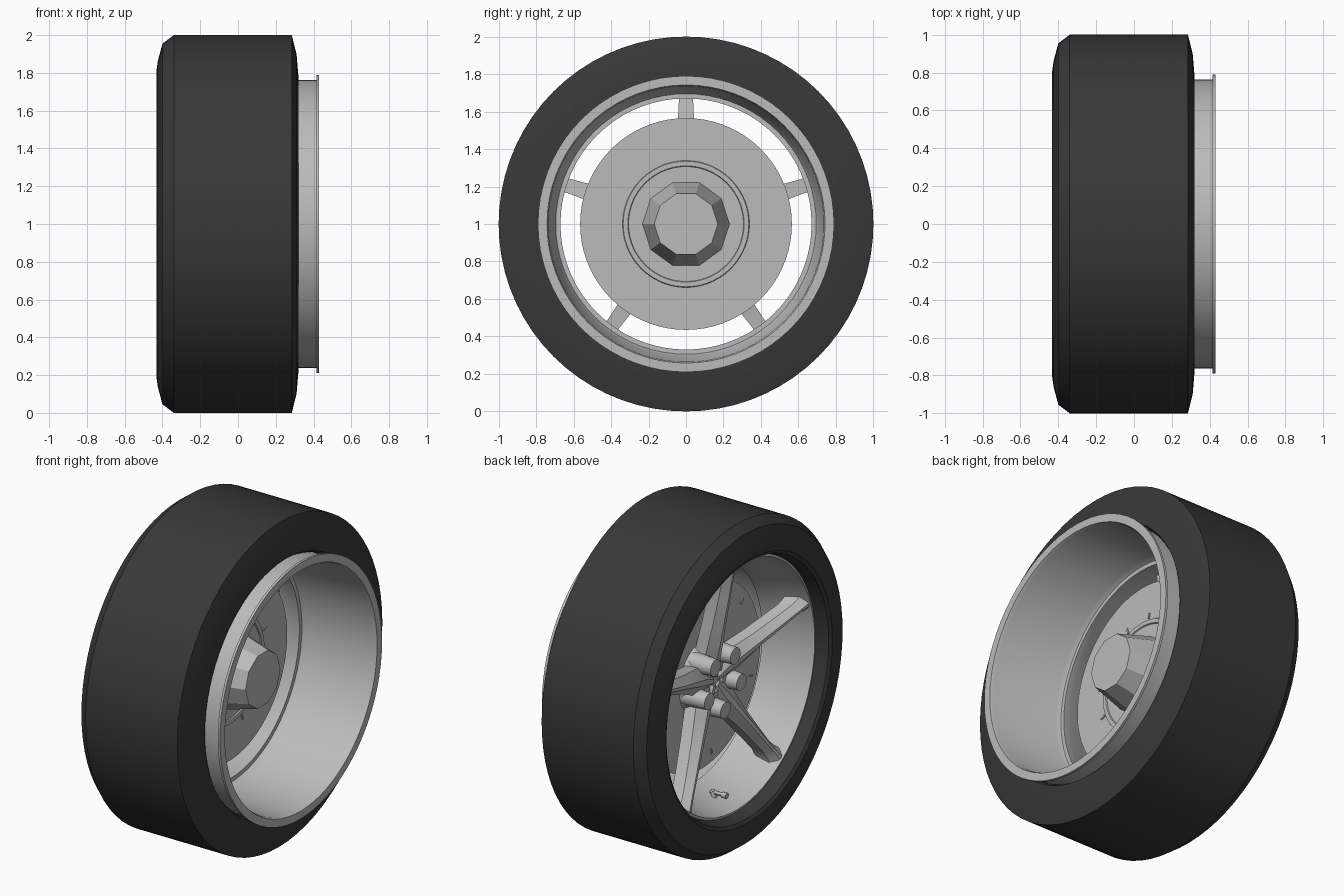
import bpy, bmesh, math
from mathutils import Matrix, Vector

cube = bpy.data.objects.get("Cube")
if cube:
    bpy.data.objects.remove(cube, do_unlink=True)


def material(name, value):
    m = bpy.data.materials.new(name)
    m.use_nodes = True
    col = (value, value, value, 1)
    m.diffuse_color = col
    bsdf = m.node_tree.nodes["Principled BSDF"]
    bsdf.inputs["Base Color"].default_value = col
    bsdf.inputs["Roughness"].default_value = 0.6
    return m


RUBBER = material("dark rubber", 0.04)
METAL = material("grey metal", 0.5)
CENTRE = Vector((0, 0, 1))


def finish(name, bm, mat, angle=30):
    """Turn a bmesh built around the axle into a shaded object."""
    bmesh.ops.recalc_face_normals(bm, faces=bm.faces)
    bmesh.ops.translate(bm, verts=bm.verts, vec=CENTRE)
    me = bpy.data.meshes.new(name)
    bm.to_mesh(me)
    bm.free()
    me.materials.append(mat)
    ob = bpy.data.objects.new(name, me)
    bpy.context.collection.objects.link(ob)
    bpy.ops.object.select_all(action='DESELECT')
    ob.select_set(True)
    bpy.context.view_layer.objects.active = ob
    bpy.ops.object.shade_smooth_by_angle(angle=math.radians(angle))
    return ob


def skin(bm, rings, loop):
    """Join rows of vertices with quads; close the rows into a loop or cap them."""
    pairs = list(zip(rings, rings[1:]))
    if loop:
        pairs.append((rings[-1], rings[0]))
    else:
        bm.faces.new(rings[0])
        bm.faces.new(rings[-1])
    n = len(rings[0])
    for a, b in pairs:
        for i in range(n):
            j = (i + 1) % n
            bm.faces.new((a[i], a[j], b[j], b[i]))


def lathe(name, profile, mat, sides=72, loop=False, angle=30):
    """Revolve (x, radius) points about the axle."""
    bm = bmesh.new()
    rings = []
    for x, r in profile:
        angles = [math.tau * k / sides for k in range(sides)]
        rings.append([bm.verts.new((x, r * math.cos(a), r * math.sin(a))) for a in angles])
    skin(bm, rings, loop)
    return finish(name, bm, mat, angle)


def around(count, start=90):
    """Rotations about the axle that carry the +z direction to each position."""
    for k in range(count):
        yield Matrix.Rotation(math.radians(start - 90 + 360 * k / count), 4, 'X')


def add_cylinder(bm, r1, r2, depth, matrix, sides=20):
    bmesh.ops.create_cone(bm, cap_ends=True, segments=sides, radius1=r1,
                          radius2=r2, depth=depth, matrix=matrix)


AXLE = Matrix.Rotation(-math.pi / 2, 4, 'Y')   # cylinder tip towards -x

# Tyre
lathe("tyre", [(-0.34, 1), (0.285, 1), (0.31, 0.9), (0.32, 0.78), (0.30, 0.767),
               (-0.30, 0.767), (-0.36, 0.775), (-0.42, 0.79), (-0.432, 0.81),
               (-0.425, 0.86), (-0.40, 0.955)], RUBBER, loop=True, angle=25)

# Rim barrel with the inner flange and the flared face side
lathe("rim", [(0.43, 0.79), (0.415, 0.79), (0.415, 0.763), (-0.32, 0.763),
              (-0.345, 0.77), (-0.35, 0.755), (-0.31, 0.745), (-0.22, 0.725),
              (-0.10, 0.675), (-0.05, 0.67), (-0.05, 0.695), (-0.02, 0.71),
              (0.41, 0.735), (0.43, 0.742)], METAL, loop=True)

# Brake disc, its raised ring and the tapered axle hub
lathe("brake_disc", [(-0.11, 0.565), (-0.06, 0.565)], METAL)
lathe("disc_ring", [(-0.063, 0.34), (-0.053, 0.335), (-0.053, 0.31), (-0.063, 0.305)],
      METAL, loop=True)
lathe("axle_hub", [(-0.07, 0.235), (0.17, 0.17)], METAL, sides=10, angle=20)

# Small slots standing on both disc faces
bm = bmesh.new()
for rot in around(12, 80):
    for x, radius in ((-0.06, 0.36), (-0.11, 0.5)):
        place = rot @ Matrix.Translation((x, 0, radius)) @ Matrix.Diagonal((0.012, 0.01, 0.035, 1))
        bmesh.ops.create_cube(bm, size=1, matrix=place)
finish("disc_slots", bm, METAL)

# Spoke carrier in the middle
lathe("hub_carrier", [(-0.10, 0.23), (-0.14, 0.21), (-0.185, 0.16), (-0.205, 0.07),
                      (-0.195, 0.055), (-0.195, 0.02)], METAL, sides=40)

# Five ridged spokes: radius, half width, front x, depth
STATIONS = [(0.03, 0.05, -0.21, 0.10), (0.12, 0.085, -0.22, 0.11), (0.22, 0.075, -0.24, 0.12),
            (0.36, 0.056, -0.265, 0.12), (0.52, 0.045, -0.295, 0.12),
            (0.66, 0.038, -0.32, 0.12), (0.72, 0.045, -0.333, 0.13), (0.75, 0.06, -0.34, 0.13)]
bm = bmesh.new()
for rot in around(5):
    rings = []
    for r, w, x, d in STATIONS:
        section = [(x + d, -w), (x + 0.045, -w), (x, -0.2 * w),
                   (x, 0.2 * w), (x + 0.045, w), (x + d, w)]
        rings.append([bm.verts.new(rot @ Vector((px, py, r))) for px, py in section])
    skin(bm, rings, False)
finish("spokes", bm, METAL, 25)

# Lug bosses between the spokes
bm = bmesh.new()
for rot in around(5, 54):
    add_cylinder(bm, 0.06, 0.05, 0.16, rot @ Matrix.Translation((-0.19, 0, 0.165)) @ AXLE)
finish("lug_bosses", bm, METAL)

# Valve stem at the bottom of the rim
bm = bmesh.new()
for x, r, length in ((-0.22, 0.012, 0.10), (-0.265, 0.018, 0.03)):
    add_cylinder(bm, r, r, length, Matrix.Translation((x, 0, -0.69)) @ AXLE, 12)
add_cylinder(bm, 0.02, 0.014, 0.05, Matrix.Translation((-0.19, 0, -0.705)), 12)
finish("valve_stem", bm, METAL)
